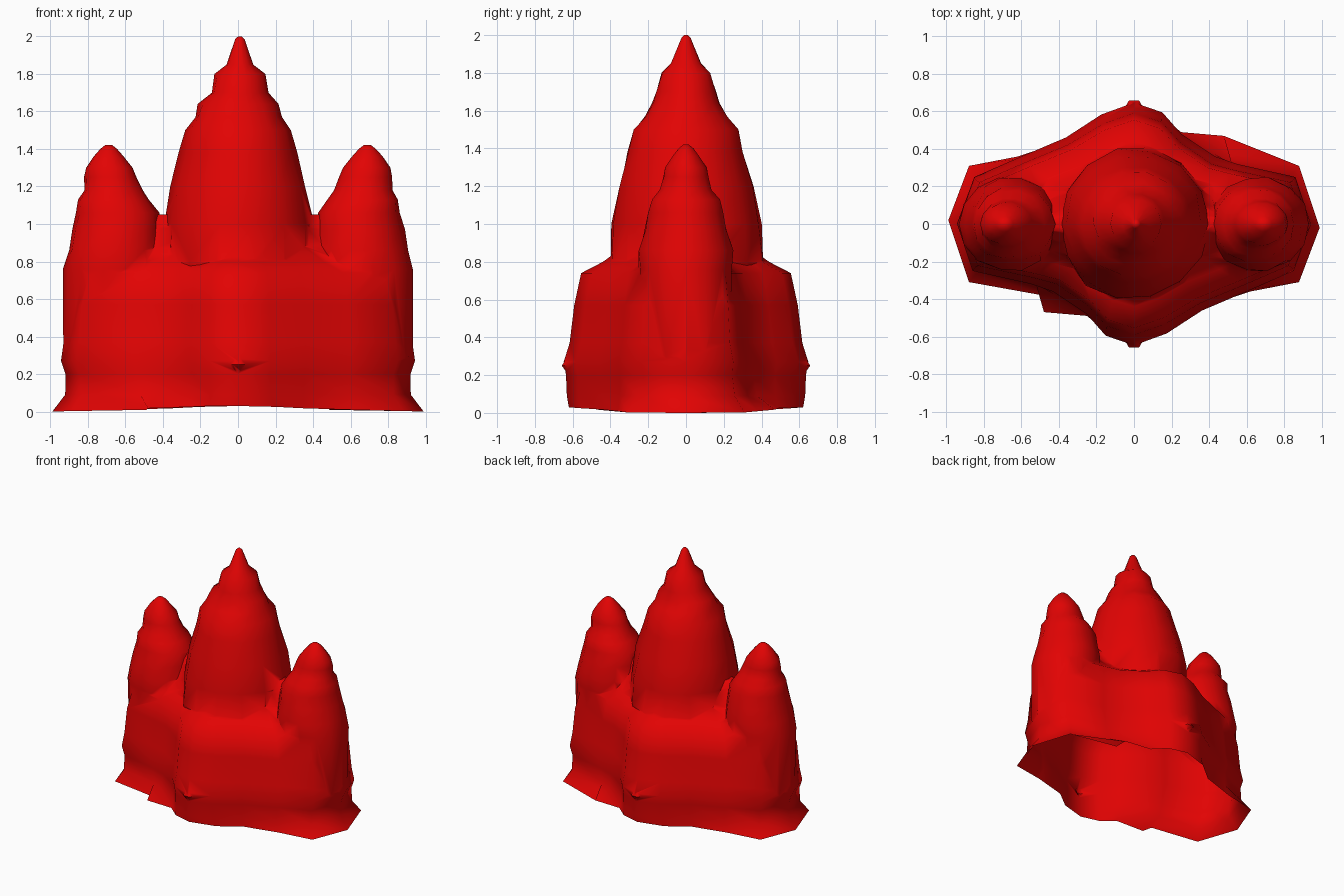
import bpy, bmesh, math, random
from mathutils import Vector

random.seed(4)
if "Cube" in bpy.data.objects:
    bpy.data.objects.remove(bpy.data.objects["Cube"], do_unlink=True)

red = bpy.data.materials.new("bright_red")
red.use_nodes = True
colour = (0.76, 0.001, 0.001, 1)
red.diffuse_color = colour
red.node_tree.nodes["Principled BSDF"].inputs["Base Color"].default_value = colour


def loft(name, rings):
    """Closed skin through rings that have equal point counts."""
    bm = bmesh.new()
    loops = [[bm.verts.new(p) for p in ring] for ring in rings]
    n = len(loops[0])
    for a, b in zip(loops, loops[1:]):
        for i in range(n):
            j = (i + 1) % n
            bm.faces.new((a[i], a[j], b[j], b[i]))
    bm.faces.new(loops[0][::-1])
    bm.faces.new(loops[-1])
    bmesh.ops.triangulate(bm, faces=[f for f in bm.faces if len(f.verts) > 4])
    bmesh.ops.recalc_face_normals(bm, faces=bm.faces)
    mesh = bpy.data.meshes.new(name)
    bm.to_mesh(mesh)
    bm.free()
    mesh.materials.append(red)
    ob = bpy.data.objects.new(name, mesh)
    bpy.context.collection.objects.link(ob)
    return ob


def tower(name, profile, side=1, sides=14):
    """Profile rows: height, centre x, half width, half depth."""
    rings = []
    for z, cx, rx, ry in profile:
        ring = []
        for i in range(sides):
            a = math.tau * i / sides
            k = 1 + random.uniform(-0.02, 0.03)
            ring.append(Vector((side * (cx + rx * k * math.cos(a)), side * ry * k * math.sin(a), z)))
        rings.append(ring)
    return loft(name, rings)


# Front half of the body outline; the back half is the same turned by 180 degrees
skirt = [(.99, -.02), (.88, -.31), (.62, -.36), (.35, -.44), (.2, -.56), (0, -.62),
         (-.15, -.58), (-.25, -.49), (-.48, -.47), (-.49, -.38), (-.88, -.31)]
wall = [(.93, 0), (.84, -.23), (.6, -.335), (.36, -.435), (.17, -.55), (0, -.61),
        (-.15, -.56), (-.25, -.45), (-.42, -.33), (-.55, -.295), (-.85, -.23)]


def body_ring(z, flare, sx, sy, wave=0):
    """Outline at one height, blended from wall to skirt."""
    half = [Vector((*w, 0)).lerp(Vector((*s, 0)), flare) for w, s in zip(wall, skirt)]
    ring = [Vector((p.x * sx, p.y * sy, 0)) for p in half]
    ring += [-p for p in ring]
    for i, p in enumerate(ring):
        p.z = z + wave * math.sin(i * math.tau / len(half) - math.pi / 2)
    return ring


# Broad lower body with a thin flared foot and a sloping shelf
body = loft("castle_body", [
    body_ring(.025, 1, 1, 1, .015), body_ring(.09, .25, .975, 1.03),
    body_ring(.2, .08, .985, 1.04), body_ring(.27, .08, 1.01, 1.06),
    body_ring(.37, 0, 1, 1.01), body_ring(.57, 0, .98, .97),
    body_ring(.74, 0, .93, .91), body_ring(.8, 0, .76, .72), body_ring(.9, 0, .5, .5)])

# Thin saddle wall joining the spire to both turrets
saddle = tower("saddle_wall", [(.5, 0, .6, .3), (.75, 0, .6, .28), (.87, 0, .58, .22),
                               (.98, 0, .56, .14), (1.05, 0, .54, .06)])

# Tall stepped central spire
spire = tower("central_spire", [
    (.3, 0, .33, .33), (.8, 0, .40, .41), (1.0, 0, .40, .40), (1.2, 0, .36, .36),
    (1.38, 0, .31, .31), (1.5, 0, .275, .28), (1.57, 0, .23, .22), (1.64, 0, .21, .18),
    (1.7, .01, .15, .16), (1.8, .01, .135, .13), (1.85, .01, .07, .08),
    (1.985, .01, .025, .025), (2.0, .01, .01, .01)])

# Pair of rounded side turrets, stepped toward the top
turret_profile = [
    (.12, .66, .22, .2), (.3, .66, .27, .24), (.76, .66, .275, .25), (.86, .655, .25, .25),
    (.97, .65, .235, .22), (1.06, .645, .22, .2), (1.13, .665, .19, .18), (1.18, .665, .155, .14),
    (1.25, .68, .14, .12), (1.3, .685, .125, .11), (1.36, .69, .08, .07),
    (1.4, .69, .045, .04), (1.42, .69, .02, .015)]
turrets = [tower(n, turret_profile, s) for n, s in (("left_turret", 1), ("right_turret", -1))]

# Small nubs at the front and back of the foot
nubs = []
for name, s in (("front_nub", -1), ("back_nub", 1)):
    nubs.append(loft(name, [
        [Vector((r * math.cos(i * math.tau / 6), s * (.61 + r * math.sin(i * math.tau / 6)), z))
         for i in range(6)] for z, r in ((.22, .03), (.25, .055), (.31, .01))]))

# Merge everything into one skin
bpy.context.view_layer.objects.active = body
for part in [saddle, spire] + turrets + nubs:
    mod = body.modifiers.new("merge", 'BOOLEAN')
    mod.operation = 'UNION'
    mod.solver = 'EXACT'
    mod.object = part
    bpy.ops.object.modifier_apply(modifier=mod.name)
    bpy.data.objects.remove(part, do_unlink=True)

# Open the underside so the shell is hollow
bm = bmesh.new()
bm.from_mesh(body.data)
bm.normal_update()
under = [f for f in bm.faces if f.normal.z < -.3 and max(v.co.z for v in f.verts) < .06]
bmesh.ops.delete(bm, geom=under, context='FACES')
low = min(v.co.z for v in bm.verts)
bmesh.ops.translate(bm, verts=[v for v in bm.verts if v.co.z < .06], vec=(0, 0, -low))
bm.to_mesh(body.data)
bm.free()

for ob in bpy.context.selected_objects:
    ob.select_set(False)
body.select_set(True)
bpy.ops.object.shade_smooth_by_angle(angle=math.radians(65))
